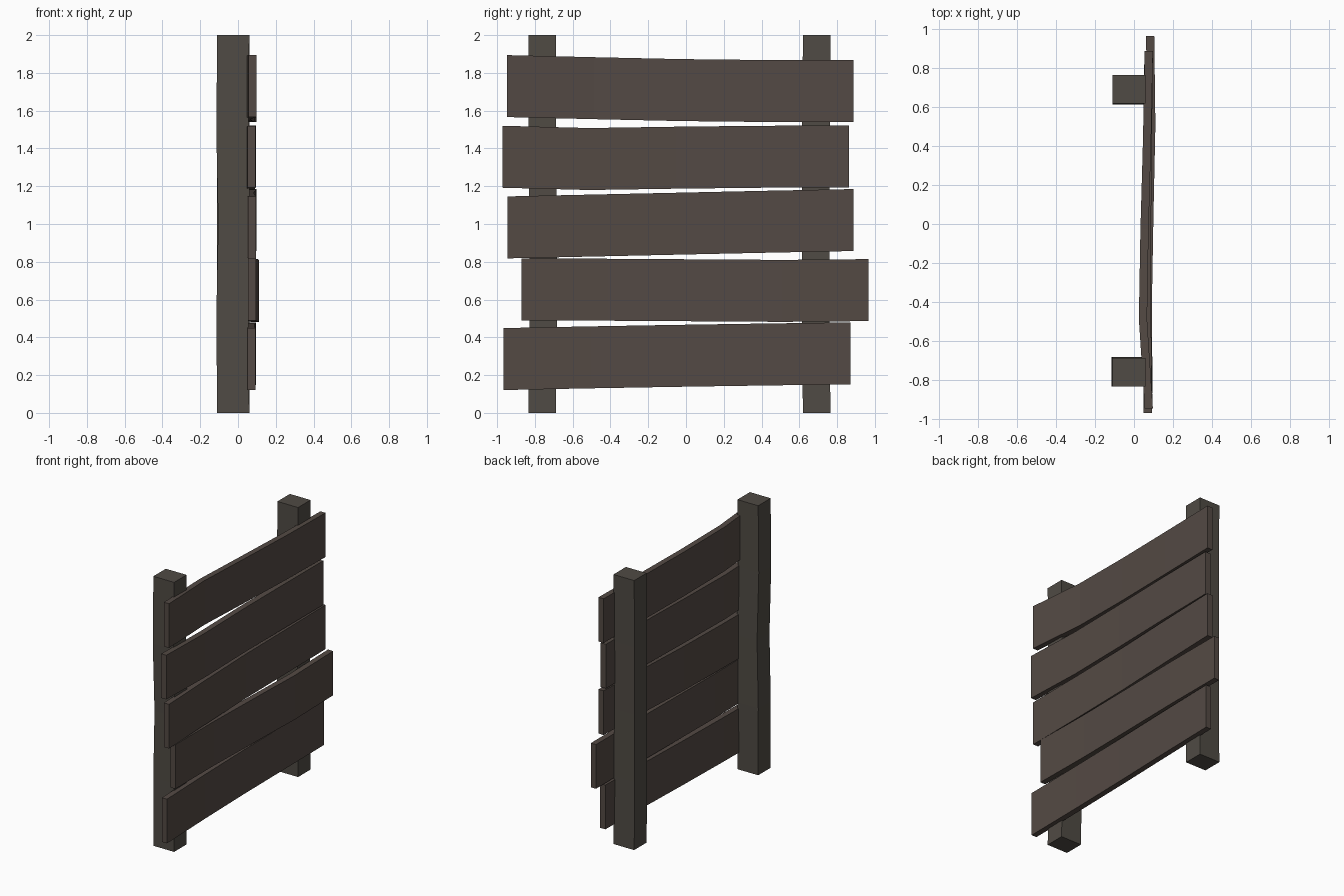
import bpy, bmesh

if "Cube" in bpy.data.objects:
    bpy.data.objects.remove(bpy.data.objects["Cube"])


def material(name, rgb):
    m = bpy.data.materials.new(name)
    m.diffuse_color = (*rgb, 1)
    m.use_nodes = True
    m.node_tree.nodes["Principled BSDF"].inputs["Base Color"].default_value = m.diffuse_color
    return m


PLANK = material("brown plank wood", (0.088, 0.068, 0.058))
POST = material("dark post wood", (0.080, 0.070, 0.058))


def beam(name, sections, mat):
    """Loft a closed beam through four-cornered cross-sections."""
    bm = bmesh.new()
    rings = [[bm.verts.new(c) for c in s] for s in sections]
    for a, b in zip(rings, rings[1:]):
        for i in range(4):
            j = (i + 1) % 4
            bm.faces.new((a[i], a[j], b[j], b[i]))
    bm.faces.new(rings[0])
    bm.faces.new(rings[-1])
    bmesh.ops.recalc_face_normals(bm, faces=bm.faces)
    me = bpy.data.meshes.new(name)
    bm.to_mesh(me)
    bm.free()
    me.materials.append(mat)
    bpy.context.collection.objects.link(bpy.data.objects.new(name, me))


def post(name, y, offsets):
    # offsets: (dx, dy) of each section from the ground up
    secs = []
    for k, (dx, dy) in enumerate(offsets):
        z = 2 * k / (len(offsets) - 1)
        x0, x1, y0, y1 = -0.11 + dx, 0.06 + dx, y - 0.073 + dy, y + 0.073 + dy
        secs.append([(x0, y0, z), (x1, y0, z), (x1, y1, z), (x0, y1, z)])
    beam(name, secs, POST)


def plank(name, y0, y1, zs, xs, height=0.328, thick=0.042):
    # zs: bottom edge heights, xs: inner face positions, from -y to +y
    secs = []
    n = len(zs) - 1
    for k, (z, x) in enumerate(zip(zs, xs)):
        y = y0 + (y1 - y0) * k / n
        secs.append([(x, y, z), (x + thick, y, z),
                     (x + thick, y, z + height), (x, y, z + height)])
    beam(name, secs, PLANK)


# upright posts, slightly warped
post("left_post", -0.762, [(0, 0), (-0.005, 0.006), (0.005, 0.006), (-0.005, 0), (0, 0)])
post("right_post", 0.692, [(0, 0), (0, -0.006), (0, -0.006), (0, -0.004), (0, 0)])

# warped cross planks, top to bottom
plank("plank_1", -0.947, 0.888, (1.566, 1.555, 1.545, 1.540, 1.540), (0.055, 0.025, 0.033, 0.046, 0.055))
plank("plank_2", -0.972, 0.864, (1.192, 1.180, 1.187, 1.192, 1.193), (0.050, 0.046, 0.045, 0.050, 0.053))
plank("plank_3", -0.945, 0.888, (0.818, 0.828, 0.838, 0.848, 0.857), (0.053, 0.045, 0.042, 0.050, 0.055))
plank("plank_4", -0.870, 0.967, (0.490, 0.488, 0.485, 0.482, 0.486), (0.053, 0.050, 0.058, 0.068, 0.062))
plank("plank_5", -0.965, 0.871, (0.121, 0.130, 0.138, 0.145, 0.151), (0.050, 0.045, 0.045, 0.050, 0.053))
